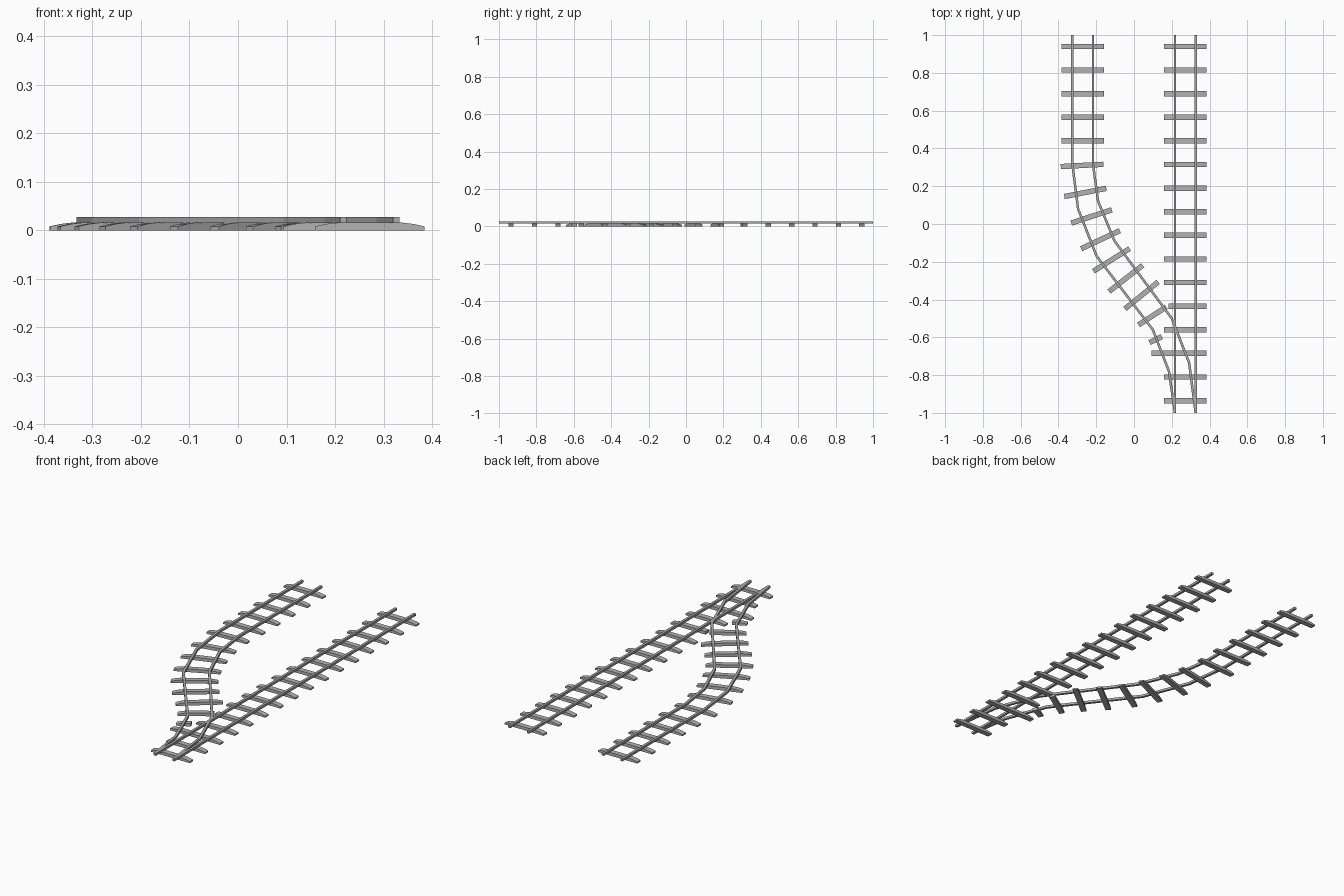
import bpy, bmesh, math
from mathutils import Vector, Matrix

cube = bpy.data.objects.get("Cube")
if cube:
    bpy.data.objects.remove(cube)


def material(name, grey):
    m = bpy.data.materials.new(name)
    m.use_nodes = True
    m.diffuse_color = (grey, grey, grey, 1)
    m.node_tree.nodes["Principled BSDF"].inputs["Base Color"].default_value = (grey, grey, grey, 1)
    return m


SLEEPER = material("sleeper grey", 0.45)
RAIL = material("rail grey", 0.40)
GAUGE = 0.0545      # half distance between rails
HALF = 0.113        # half sleeper length
RAIL_W, RAIL_Z, TOP = 0.0065, 0.015, 0.027


def finish(name, bm, mat):
    bmesh.ops.recalc_face_normals(bm, faces=bm.faces)
    me = bpy.data.meshes.new(name)
    bm.to_mesh(me)
    bm.free()
    me.materials.append(mat)
    ob = bpy.data.objects.new(name, me)
    bpy.context.collection.objects.link(ob)


def sleeper(name, x, y, angle=0, left=-HALF, right=HALF, cut_left=False, cut_right=False):
    """Extruded side profile with ends that slope down, unless cut flush."""
    slope = [(0, 0.008), (0.022, 0.013), (0.048, 0.016)]
    prof = [(left, 0)]
    prof += [(left, 0.016)] if cut_left else [(left + d, z) for d, z in slope]
    prof += [(right, 0.016)] if cut_right else [(right - d, z) for d, z in reversed(slope)]
    prof += [(right, 0)]
    bm = bmesh.new()
    face = bm.faces.new([bm.verts.new((px, -0.014, pz)) for px, pz in prof])
    ext = bmesh.ops.extrude_face_region(bm, geom=[face])
    bmesh.ops.translate(bm, vec=(0, 0.028, 0),
                        verts=[v for v in ext["geom"] if isinstance(v, bmesh.types.BMVert)])
    bm.transform(Matrix.Translation((x, y, 0)) @ Matrix.Rotation(math.radians(angle), 4, "Z"))
    finish(name, bm, SLEEPER)


def rail(name, points):
    """Square bar swept along a path with mitred corners."""
    pts = [Vector(p) for p in points]
    bm = bmesh.new()
    rings = []
    for i, p in enumerate(pts):
        a = (p - pts[i - 1]).normalized() if i else (pts[1] - p).normalized()
        b = (pts[i + 1] - p).normalized() if i < len(pts) - 1 else a
        t = (a + b).normalized()
        n = Vector((-t.y, t.x)) * RAIL_W / t.dot(a)
        if i in (0, len(pts) - 1):      # ends stay square to the track joint
            n = Vector((math.copysign(RAIL_W, n.x), 0))
        rings.append([bm.verts.new((*(p + n * s), z))
                      for s, z in ((-1, RAIL_Z), (1, RAIL_Z), (1, TOP), (-1, TOP))])
    for r, q in zip(rings, rings[1:]):
        for k in range(4):
            bm.faces.new((r[k], r[k - 1], q[k - 1], q[k]))
    bm.faces.new(rings[0])
    bm.faces.new(rings[-1])
    finish(name, bm, RAIL)


# Straight track
CX = 0.2715
for side, s in (("right", -1), ("left", 1)):
    rail(f"straight_rail_{side}", [(CX + s * GAUGE, 1), (CX + s * GAUGE, -1)])
for i in range(16):
    left, cut = -HALF, False
    if i == 11:
        left, cut = -0.09, True
    if i == 14 - 1:
        left = -0.178
    sleeper(f"straight_sleeper_{i + 1}", CX, 0.94 - i * 0.125, 0, left, cut_left=cut)

# Diverging track
rail("branch_rail_right", [(-CX - GAUGE, 1), (-CX - GAUGE, 0.315), (-0.296, 0.08), (-0.198, -0.17),
                           (0.10, -0.56), (0.185, -0.78), (CX - GAUGE, -1)])
rail("branch_rail_left", [(-CX + GAUGE, 1), (-CX + GAUGE, 0.315), (-0.19, 0.12), (-0.103, -0.09),
                          (0.20, -0.50), (0.292, -0.735), (CX + GAUGE, -1)])
for i in range(5):
    sleeper(f"branch_sleeper_{i + 1}", -CX, 0.94 - i * 0.125)
curve = [(-0.275, 0.31, 3), (-0.258, 0.167, 11), (-0.225, 0.04, 18), (-0.177, -0.083, 25),
         (-0.119, -0.19, 32), (-0.043, -0.288, 38), (0.04, -0.378, 39)]
for i, (x, y, a) in enumerate(curve):
    sleeper(f"curve_sleeper_{i + 1}", x, y, a)

# Shortened sleepers beside the junction
sleeper("junction_sleeper_long", 0.095, -0.488, 33, -0.085, 0.09, cut_right=True)
sleeper("junction_sleeper_short", 0.115, -0.612, 26, -0.036, 0.036, cut_left=False, cut_right=True)
